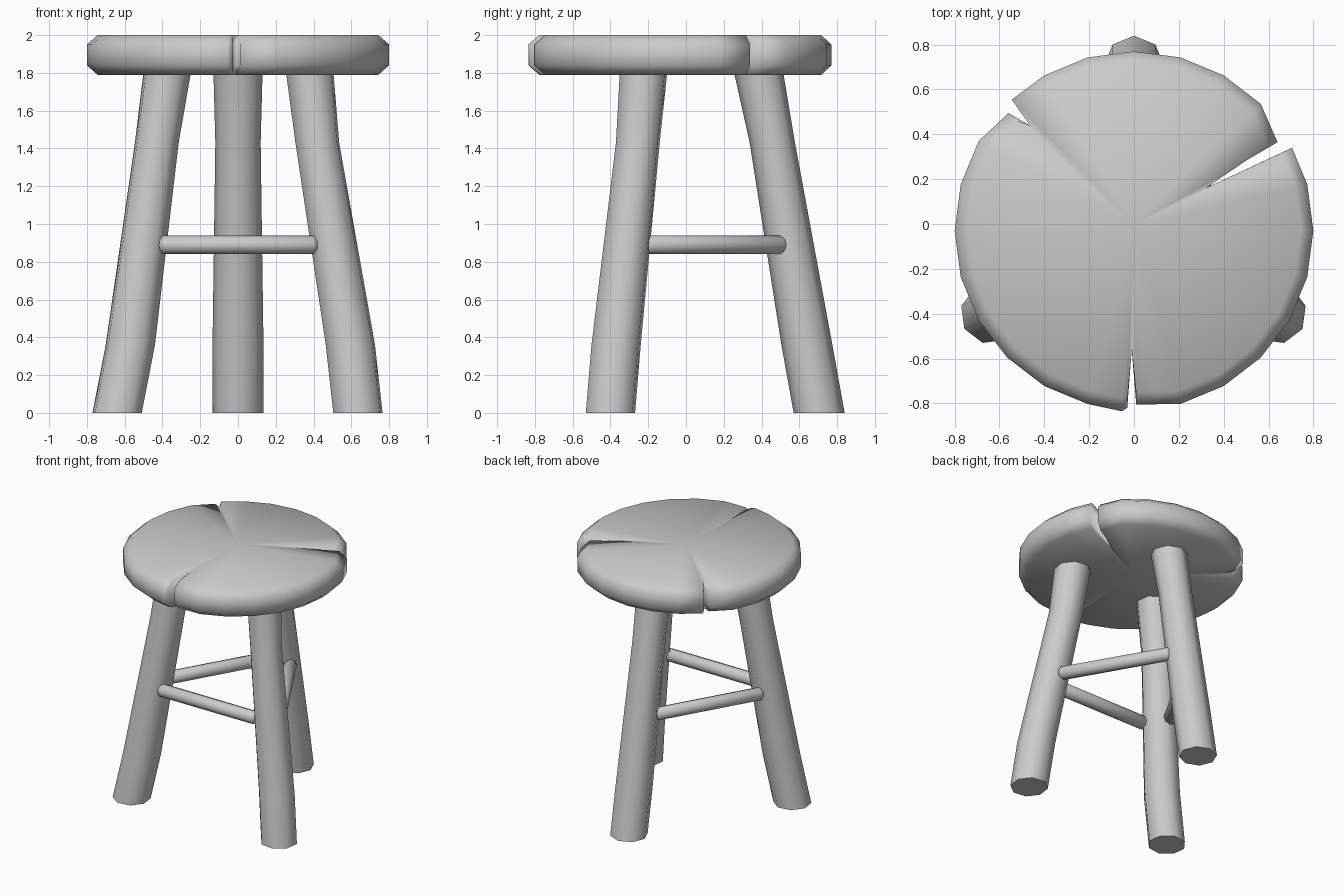
import bpy
import bmesh
from math import cos, sin, radians, pi
from mathutils import Vector, Matrix

cube = bpy.data.objects.get("Cube")
if cube:
    bpy.data.objects.remove(cube)

wood = bpy.data.materials.new("plain_grey")
wood.use_nodes = True
GREY = (0.6, 0.6, 0.6, 1)
wood.diffuse_color = GREY
wood.node_tree.nodes["Principled BSDF"].inputs["Base Color"].default_value = GREY


def loft(name, rings, smooth_angle, centred_caps=False):
    """Skin a stack of equal rings and close both ends."""
    bm = bmesh.new()
    loops = [[bm.verts.new(p) for p in ring] for ring in rings]
    count = len(loops[0])
    for low, high in zip(loops, loops[1:]):
        for i in range(count):
            j = (i + 1) % count
            bm.faces.new((low[i], low[j], high[j], high[i]))
    for loop in (loops[0], loops[-1]):
        if centred_caps:
            hub = bm.verts.new((0, 0, loop[0].co.z))
            for i in range(count):
                bm.faces.new((hub, loop[i], loop[(i + 1) % count]))
        else:
            bm.faces.new(loop)
    bmesh.ops.recalc_face_normals(bm, faces=bm.faces)
    mesh = bpy.data.meshes.new(name)
    bm.to_mesh(mesh)
    bm.free()
    mesh.materials.append(wood)
    obj = bpy.data.objects.new(name, mesh)
    bpy.context.collection.objects.link(obj)
    bpy.ops.object.select_all(action='DESELECT')
    obj.select_set(True)
    bpy.context.view_layer.objects.active = obj
    if smooth_angle:
        bpy.ops.object.shade_smooth_by_angle(angle=radians(smooth_angle))
    else:
        bpy.ops.object.shade_smooth()
    return obj


# Seat: round slab whose rim is interrupted by three splits
splits = {
    2: [(.705, .34), (.32, .16), (.5, .283), (.64, .365)],
    9: [(-.545, .555), (-.465, .44), (-.56, .495)],
    18: [(-.055, -.835), (-.03, -.82), (-.01, -.56), (.01, -.805)],
}
outline = []
for step in range(24):
    a = step * pi / 12
    outline += splits.get(step, [(.8 * cos(a), .8 * sin(a) - .03)])


def seat_ring(z, inset):
    ring = []
    for x, y in outline:
        on_rim = Vector((x, y)).length > .7
        s = inset if on_rim else 1
        ring.append((x * s, y * s, z))
    return ring


seat_profile = [(1.79, .93), (1.84, 1), (1.95, 1), (2, .93)]
loft("seat", [seat_ring(z, s) for z, s in seat_profile], None, True)


# Legs: crooked octagonal poles, each facing outward
leg_heights = [0, .36, 1.43, 1.8]
leg_radii = [.135, .135, .12, .13]


def leg(name, facing, path):
    rings = []
    for (x, y), z, r in zip(path, leg_heights, leg_radii):
        angles = [radians(facing) + k * pi / 4 for k in range(8)]
        rings.append([(x + r * cos(a), y + r * sin(a), z) for a in angles])
    loft(name, rings, 50)


leg("back_leg", 90, [(0, .705), (0, .64), (0, .457), (0, .385)])
leg("front_right_leg", 210, [(-.64, -.4), (-.57, -.37), (-.43, -.255), (-.375, -.225)])
leg("front_left_leg", 330, [(.635, -.4), (.595, -.37), (.42, -.255), (.38, -.225)])

# Rungs: one bar with softened ends, turned around the stool
bar_profile = [(-.42, .032), (-.4, .05), (.4, .05), (.42, .032)]
for turn, name in enumerate(("front_rung", "left_rung", "right_rung")):
    spin = Matrix.Rotation(turn * 2 * pi / 3, 3, 'Z')
    rings = []
    for x, r in bar_profile:
        ring = [Vector((x, r * cos(k * pi / 4) - .345, r * sin(k * pi / 4)))
                for k in range(8)]
        rings.append([spin @ p + Vector((0, -.02, .89)) for p in ring])
    loft(name, rings, 60)
